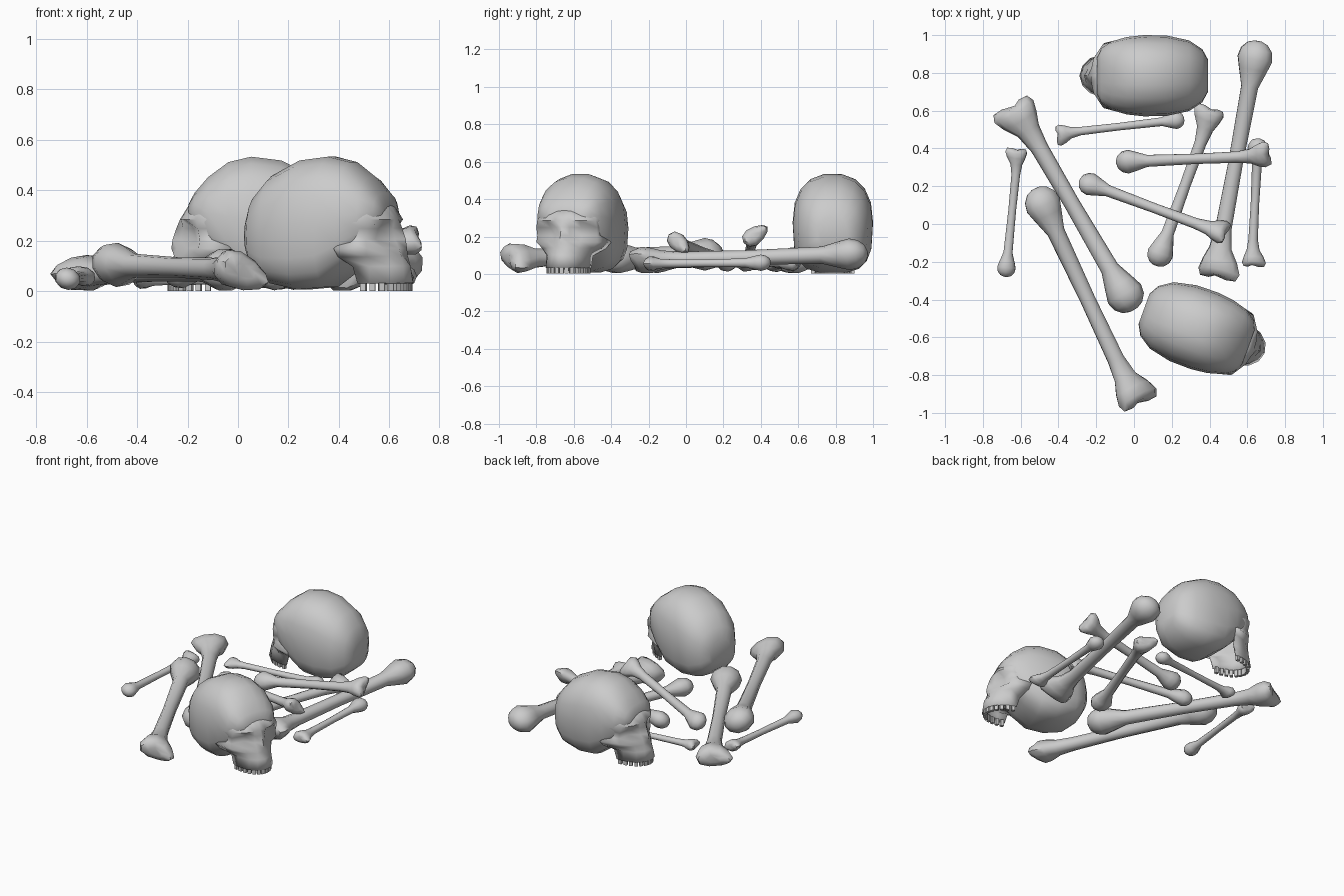
import bpy, bmesh, math
from mathutils import Vector, Matrix

if "Cube" in bpy.data.objects:
    bpy.data.objects.remove(bpy.data.objects["Cube"])


def make(name, verts, faces, angle=40):
    me = bpy.data.meshes.new(name)
    me.from_pydata([tuple(v) for v in verts], [], faces)
    bm = bmesh.new()
    bm.from_mesh(me)
    bmesh.ops.recalc_face_normals(bm, faces=bm.faces)
    bm.to_mesh(me)
    bm.free()
    me.shade_smooth()
    me.set_sharp_from_angle(angle=math.radians(angle))
    ob = bpy.data.objects.new(name, me)
    bpy.context.collection.objects.link(ob)
    return ob


def loft(name, rings, angle=40):
    n = len(rings[0])
    verts = [v for r in rings for v in r]
    faces = [(i * n + j, i * n + (j + 1) % n, (i + 1) * n + (j + 1) % n, (i + 1) * n + j)
             for i in range(len(rings) - 1) for j in range(n)]
    faces += [tuple(range(n)), tuple(range(len(verts) - n, len(verts)))]
    return make(name, verts, faces, angle)


def spow(v, e):
    return math.copysign(abs(v) ** e, v)


# cranium stations: x, bottom, top, half width
CRANIUM = [(-0.3, .15, .30, .085), (-0.27, .09, .38, .14), (-0.2, .03, .46, .187),
           (-0.08, .005, .522, .213), (0.04, .015, .537, .215), (0.13, .08, .515, .205),
           (0.21, .16, .455, .182), (0.265, .25, .39, .145), (0.288, .27, .345, .095)]
# face rows, top to bottom: height and half outline (x, y) from the middle outwards
FACE = [(.35, [(.275, 0), (.272, .04), (.258, .09), (.205, .14), (.12, .165)]),
        (.285, [(.315, 0), (.312, .04), (.30, .09), (.255, .16), (.14, .19)]),
        (.25, [(.33, 0), (.305, .035), (.262, .085), (.248, .168), (.15, .17)]),
        (.205, [(.345, 0), (.315, .035), (.25, .085), (.24, .165), (.15, .165)]),
        (.17, [(.35, 0), (.33, .035), (.29, .09), (.245, .168), (.12, .2)]),
        (.14, [(.335, 0), (.34, .035), (.305, .085), (.235, .14), (.13, .175)]),
        (.10, [(.365, 0), (.35, .04), (.315, .08), (.24, .112), (.17, .115)]),
        (.032, [(.375, 0), (.36, .05), (.32, .088), (.24, .112), (.19, .112)])]


def skull(prefix, x, y, turn):
    place = Matrix.Translation((x, y, 0)) @ Matrix.Rotation(math.radians(turn), 4, 'Z')
    # brain case
    rings = []
    for sx, zb, zt, w in CRANIUM:
        ring = []
        for k in range(18):
            a = math.tau * k / 18
            e = 0.85 if math.sin(a) > 0 else 0.62
            ring.append((sx, w * spow(math.cos(a), e),
                         (zb + zt) / 2 + (zt - zb) / 2 * spow(math.sin(a), e)))
        rings.append(ring)
    loft(prefix + "_cranium", rings, 60).matrix_world = place
    # face shell with brow, eye hollows, cheeks and upper jaw
    verts = []
    for z, half in FACE:
        verts += [(px, -py, z) for px, py in half[:0:-1]] + [(px, py, z) for px, py in half]
    n = 9
    faces = [(i * n + j, i * n + j + 1, (i + 1) * n + j + 1, (i + 1) * n + j)
             for i in range(len(FACE) - 1) for j in range(n - 1)]
    face = make(prefix + "_face", verts, faces, 60)
    face.matrix_world = place
    m = face.modifiers.new("thickness", 'SOLIDIFY')
    m.thickness, m.offset = 0.012, 0
    # upper teeth around the jaw arch
    verts, faces = [], []
    for k in range(14):
        a = math.radians(-86 + 172 * k / 13)
        c = Vector((.2 + .162 * math.cos(a), .106 * math.sin(a), .024))
        rot = Matrix.Rotation(math.atan2(c.y, (c.x - .2) * .6), 3, 'Z')
        o = len(verts)
        for dz in (-1, 1):
            for dx, dy in ((-1, -1), (1, -1), (1, 1), (-1, 1)):
                verts.append(c + rot @ Vector((dx * .01, dy * .011, dz * .022)))
        faces += [tuple(o + i for i in f) for f in
                  ((0, 1, 2, 3), (4, 5, 6, 7), (0, 1, 5, 4), (1, 2, 6, 5), (2, 3, 7, 6), (3, 0, 4, 7))]
    make(prefix + "_teeth", verts, faces).matrix_world = place


# knob end (R units from p0) and flared end (R units from p1): offset, wide, thick, sideways, notch
KNOB = [(-1, .22, .2), (-.86, .6, .5), (-.5, .92, .76), (0, 1.03, .88), (.6, .84, .74), (1.6, .5, .48)]
FLARE = [(-2.2, .48, .45, 0, 0), (-1.1, .66, .52, .05, 0), (-.45, 1.02, .7, .15, .1),
         (.1, 1.22, .74, .2, .2), (.45, 1.05, .55, .2, .3), (.5, .5, .25, .15, .25)]


def bone(name, p0, p1, R, roll=0.0):
    p0, p1 = Vector(p0), Vector(p1)
    d = (p1 - p0).normalized()
    side = Vector((-d.y, d.x, 0)).normalized()
    up = d.cross(side)
    q = Matrix.Rotation(roll, 3, d)
    side, up = q @ side, q @ up
    st = [(p0 + d * t * R, w, h, 0, 0) for t, w, h in KNOB]
    st.append(((p0 + p1) / 2, .43, .41, 0, 0))
    st += [(p1 + d * t * R, w, h, s, k) for t, w, h, s, k in FLARE]
    rings = []
    for c, w, h, s, k in st:
        ring = []
        for i in range(10):
            a = math.tau * i / 10
            ca, sa = math.cos(a), math.sin(a)
            # thicker lobe on one side, thinner neck on the other
            hh = h * (1 - .25 * ca * (s > .1))
            v = c + R * (side * (w * ca + s) + up * hh * sa + d * k * (abs(ca) - .6))
            v.z = max(v.z, 0.004)
            ring.append(v)
        rings.append(ring)
    loft(name, rings, 50)


skull("rear_skull", 0.092, 0.785, 180)
skull("front_skull", 0.335, -0.552, -20)

# thigh bones
bone("thigh_bone_left", (-.05, -.37, .085), (-.61, .59, .07), .098)
bone("thigh_bone_front", (-.48, .1, .105), (-.005, -.91, .085), .098, -.4)
bone("thigh_bone_right", (.64, .875, .105), (.435, -.23, .07), .095, .3)
# upper arm bones
bone("arm_bone_middle", (.14, -.155, .065), (.405, .575, .07), .07, .3)
bone("arm_bone_upper", (-.03, .33, .07), (.685, .36, .2), .064, .6)
bone("arm_bone_lower", (-.23, .21, .07), (.455, -.045, .17), .062, -.7)
# forearm bones
bone("forearm_bone_rear", (.22, .55, .045), (-.385, .48, .045), .046)
bone("forearm_bone_left", (-.675, -.23, .05), (-.615, .37, .06), .05, .3)
bone("forearm_bone_right", (.655, .4, .06), (.625, -.195, .055), .052)
